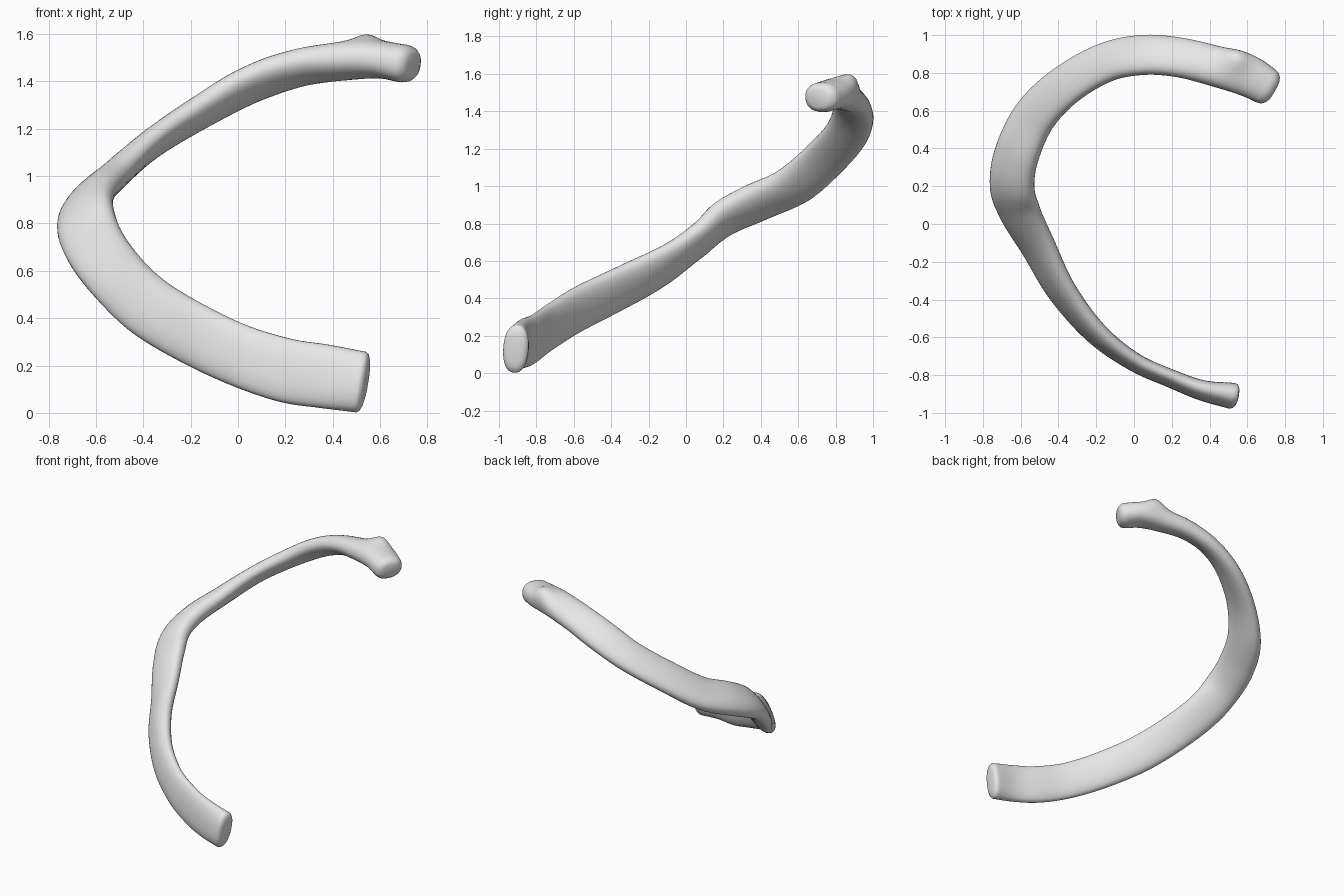
import bpy, bmesh, math
from mathutils import Vector

cube = bpy.data.objects.get("Cube")
if cube:
    bpy.data.objects.remove(cube)

mat = bpy.data.materials.new("bone_grey")
mat.use_nodes = True
COLOUR = (0.8, 0.8, 0.8, 1)
mat.diffuse_color = COLOUR
mat.node_tree.nodes["Principled BSDF"].inputs["Base Color"].default_value = COLOUR

SIDES, STEPS = 32, 8

# Stations: x, y, z, half width, half thickness, tilt of the flat section
STATIONS = [
    (.52, -.91, .13, .13, .068, 84),
    (.36, -.88, .155, .135, .052, 84),
    (.2, -.82, .18, .135, .046, 84),
    (0, -.73, .245, .13, .046, 82),
    (-.2, -.58, .34, .13, .052, 76),
    (-.38, -.36, .45, .13, .056, 66),
    (-.51, -.12, .575, .128, .058, 54),
    (-.605, .06, .705, .13, .062, 42),
    (-.645, .2, .825, .132, .068, 35),
    (-.62, .37, .91, .132, .07, 34),
    (-.525, .57, 1.0, .128, .064, 34),
    (-.36, .735, 1.14, .12, .056, 33),
    (-.15, .855, 1.275, .115, .058, 32),
    (.05, .895, 1.385, .115, .06, 30),
    (.25, .88, 1.455, .11, .066, 25),
    (.45, .83, 1.485, .108, .076, 15),
    (.6, .785, 1.49, .11, .078, 4),
    (.7, .73, 1.475, .1, .08, 0),
]


def smooth_path(points, steps):
    """Catmull-Rom interpolation of whole stations."""
    pts = [Vector(p) for p in points]
    pts = [2 * pts[0] - pts[1]] + pts + [2 * pts[-1] - pts[-2]]
    out = []
    for a, b, c, d in zip(pts, pts[1:], pts[2:], pts[3:]):
        for i in range(steps):
            t = i / steps
            out.append(.5 * (2 * b + (c - a) * t + (2 * a - 5 * b + 4 * c - d) * t * t
                             + (3 * b - a - 3 * c + d) * t ** 3))
    return out + [pts[-2]]


def signed_pow(v, p):
    return math.copysign(abs(v) ** p, v)


def add_ring(bm, centre, tangent, width, thick, tilt):
    inward = tangent.cross(Vector((0, 0, 1))).normalized()
    upward = inward.cross(tangent).normalized()
    ca, sa = math.cos(math.radians(tilt)), math.sin(math.radians(tilt))
    long_axis = inward * ca + upward * sa
    short_axis = upward * ca - inward * sa
    ring = []
    for i in range(SIDES):
        a = math.tau * i / SIDES
        ring.append(bm.verts.new(centre
                                 + long_axis * width * signed_pow(math.cos(a), .88)
                                 + short_axis * thick * signed_pow(math.sin(a), .88)))
    return ring


# Curved shaft with rounded ends
path = smooth_path(STATIONS, STEPS)
centres = [p.copy().freeze() for p in path]
pos = [Vector(p[:3]) for p in centres]
tangents = [(pos[min(i + 1, len(pos) - 1)] - pos[max(i - 1, 0)]).normalized()
            for i in range(len(pos))]

bm = bmesh.new()
rings = []


def end_rings(index, sign, depth):
    p, t = path[index], tangents[index]
    result = []
    for angle in (25, 50, 70):
        a = math.radians(angle)
        s = .35 + .65 * math.cos(a)
        result.append(add_ring(bm, pos[index] + t * sign * depth * math.sin(a), t,
                               p[3] * s, p[4] * s, p[5]))
    return result


rings += reversed(end_rings(0, -1, .025))
for p, c, t in zip(path, pos, tangents):
    rings.append(add_ring(bm, c, t, p[3], p[4], p[5]))
rings += end_rings(-1, 1, .05)

for r0, r1 in zip(rings, rings[1:]):
    for i in range(SIDES):
        j = (i + 1) % SIDES
        bm.faces.new((r0[i], r0[j], r1[j], r1[i]))
bm.faces.new(rings[0])
bm.faces.new(rings[-1])

# Knob swelling on the upper rear of the neck
knob = Vector((.54, .87, 1.53))
for v in bm.verts:
    d = (v.co - knob).length
    if v.co.z > 1.46:
        v.co += Vector((.1, .25, 1)).normalized() * .05 * math.exp(-(d / .075) ** 2)

bmesh.ops.recalc_face_normals(bm, faces=bm.faces[:])
mesh = bpy.data.meshes.new("rib_shaft")
bm.to_mesh(mesh)
bm.free()
mesh.materials.append(mat)
shaft = bpy.data.objects.new("rib_shaft", mesh)
bpy.context.collection.objects.link(shaft)
bpy.context.view_layer.objects.active = shaft
shaft.select_set(True)
bpy.ops.object.shade_smooth_by_angle(angle=math.radians(50))
